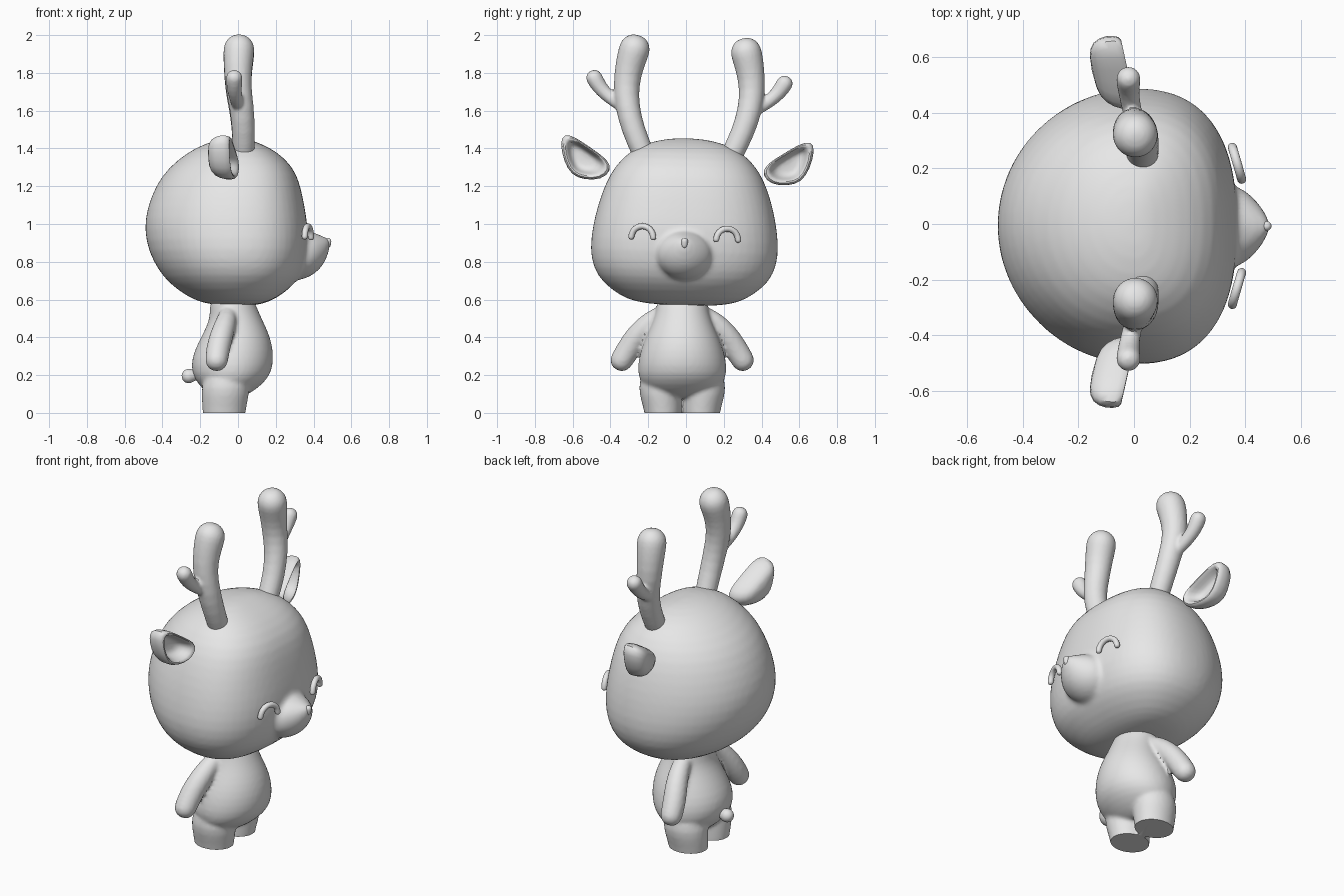
import bpy, bmesh, math
from mathutils import Vector, Matrix

if "Cube" in bpy.data.objects:
    bpy.data.objects.remove(bpy.data.objects["Cube"])

grey = bpy.data.materials.new("soft_grey")
grey.diffuse_color = (0.8, 0.8, 0.8, 1)
grey.use_nodes = True
grey.node_tree.nodes["Principled BSDF"].inputs["Base Color"].default_value = grey.diffuse_color


def loft(name, rings, subsurf=1):
    """Skin closed rings of points, cap both ends, then subdivide."""
    bm = bmesh.new()
    rows = [[bm.verts.new(p) for p in ring] for ring in rings]
    n = len(rows[0])
    for a, b in zip(rows, rows[1:]):
        for i in range(n):
            j = (i + 1) % n
            bm.faces.new((a[i], a[j], b[j], b[i]))
    bm.faces.new(rows[0])
    bm.faces.new(rows[-1])
    bmesh.ops.recalc_face_normals(bm, faces=bm.faces)
    mesh = bpy.data.meshes.new(name)
    bm.to_mesh(mesh)
    bm.free()
    mesh.materials.append(grey)
    ob = bpy.data.objects.new(name, mesh)
    bpy.context.collection.objects.link(ob)
    if subsurf:
        ob.modifiers.new("round", 'SUBSURF').levels = subsurf
        bake(ob)
    return ob


def bake(ob):
    dg = bpy.context.evaluated_depsgraph_get()
    mesh = bpy.data.meshes.new_from_object(ob.evaluated_get(dg))
    ob.modifiers.clear()
    ob.data = mesh


def section(z, w, xf, xb, xc, yc=0, front_power=2.0, n=32):
    """Horizontal ring: rounded back, optionally squarer front."""
    pts = []
    for i in range(n):
        a = 2 * math.pi * i / n
        c, s = math.cos(a), math.sin(a)
        p = front_power if c > 0 else 2.0
        r = (abs(c) ** p + abs(s) ** p) ** (-1 / p)
        x = xc + c * r * ((xf - xc) if c > 0 else (xc - xb))
        pts.append((x, yc + w * s * r, z))
    return pts


def tube(name, path, side=1, n=12, subsurf=1):
    """Round-ended tube through (x, y, z, radius) points."""
    pts = [Vector((p[0], p[1] * side, p[2])) for p in path]
    rad = [p[3] for p in path]
    rings = []

    def ring(c, t, r):
        u = t.cross(Vector((1, 0, 0))).normalized()
        v = t.cross(u)
        rings.append([c + r * (math.cos(2 * math.pi * i / n) * u
                               + math.sin(2 * math.pi * i / n) * v) for i in range(n)])
    cap = [(0.95, 0.25), (0.8, 0.62), (0.45, 0.92)]
    t0 = (pts[1] - pts[0]).normalized()
    t1 = (pts[-1] - pts[-2]).normalized()
    for d, s in cap:
        ring(pts[0] - t0 * d * rad[0], t0, rad[0] * s)
    for i, p in enumerate(pts):
        t = (pts[min(i + 1, len(pts) - 1)] - pts[max(i - 1, 0)]).normalized()
        ring(p, t, rad[i] * 1.02)
    for d, s in reversed(cap):
        ring(pts[-1] + t1 * d * rad[-1], t1, rad[-1] * s)
    return loft(name, rings, subsurf)


def fuse(name, parts, voxel, smooth):
    """Blend overlapping parts into one soft skin."""
    bm = bmesh.new()
    for p in parts:
        bm.from_mesh(p.data)
    ob = parts[0]
    bm.to_mesh(ob.data)
    bm.free()
    for p in parts[1:]:
        bpy.data.objects.remove(p)
    ob.name = name
    m = ob.modifiers.new("skin", 'REMESH')
    m.mode, m.voxel_size = 'VOXEL', voxel
    m = ob.modifiers.new("soften", 'SMOOTH')
    m.iterations, m.factor = smooth, 0.5
    bake(ob)
    return ob


# Head: stacked sections of (z, half width, front x, back x)
skull = loft("skull", [section(z, w, f, b, 0.0, front_power=2.55) for z, w, f, b in [
    (0.568, 0.12, 0.07, -0.08), (0.58, 0.25, 0.14, -0.18), (0.61, 0.335, 0.21, -0.26),
    (0.68, 0.43, 0.30, -0.36), (0.75, 0.478, 0.345, -0.42), (0.85, 0.502, 0.372, -0.475),
    (0.97, 0.49, 0.372, -0.50), (1.08, 0.468, 0.355, -0.485), (1.20, 0.43, 0.332, -0.44),
    (1.30, 0.38, 0.295, -0.37), (1.385, 0.295, 0.205, -0.26), (1.43, 0.20, 0.11, -0.165),
    (1.455, 0.07, 0.03, -0.06)]])

# Snout: sections along x of (x, half width, bottom z, top z)
snout = loft("snout", [
    [(x, w * math.cos(a), (lo + hi) / 2 + (hi - lo) / 2 * math.sin(a))
     for a in [2 * math.pi * i / 20 for i in range(20)]]
    for x, w, lo, hi in [(0.22, 0.15, 0.69, 0.97), (0.34, 0.155, 0.70, 0.975),
                         (0.39, 0.14, 0.725, 0.96), (0.43, 0.105, 0.755, 0.945),
                         (0.462, 0.065, 0.80, 0.93), (0.48, 0.03, 0.85, 0.922),
                         (0.486, 0.012, 0.875, 0.915)]])
head_parts = [fuse("head", [skull, snout], 0.014, 5)]

# Nose tip
head_parts.append(tube("nose", [(0.474, 0, 0.888, 0.017), (0.476, 0, 0.908, 0.019)]))

ear_outline = [(0.40, 1.27), (0.415, 1.325), (0.50, 1.38), (0.59, 1.44), (0.655, 1.46),
               (0.675, 1.41), (0.65, 1.31), (0.61, 1.242), (0.54, 1.218), (0.45, 1.222)]
ear_rings = [(0.3, -0.075), (0.58, -0.065), (0.72, -0.02), (0.82, 0.003), (1.0, 0.0),
             (1.03, -0.05), (0.86, -0.105), (0.45, -0.13)]

for side, word in ((1, "left"), (-1, "right")):
    # Antler with one outer prong
    beam = tube("beam", [(0.03, 0.235, 1.37, 0.06), (0.03, 0.29, 1.49, 0.062),
                         (0.02, 0.325, 1.61, 0.066), (0.0, 0.335, 1.72, 0.07),
                         (0.0, 0.32, 1.83, 0.077), (0.005, 0.297, 1.913, 0.086)], side)
    prong = tube("prong", [(0.0, 0.36, 1.62, 0.035), (-0.015, 0.43, 1.665, 0.036),
                           (-0.02, 0.475, 1.71, 0.041), (-0.02, 0.503, 1.757, 0.046)], side)
    head_parts.append(fuse(word + "_antler", [beam, prong], 0.009, 3))

    # Cupped ear opening forward
    rings = []
    for s, dx in ear_rings:
        ring = []
        for y, z in ear_outline:
            y, z = 0.54 + (y - 0.54) * s, 1.33 + (z - 1.33) * s
            ring.append((0.005 + dx - 0.22 * (y - 0.42), y * side, z))
        rings.append(ring)
    head_parts.append(loft(word + "_ear", rings, 1))

    # Closed smiling eye
    arch = []
    for i in range(9):
        a = math.radians(180 * i / 8)
        y = 0.225 + 0.058 * math.cos(a)
        arch.append((0.37 - 0.29 * (y - 0.225), y, 0.925 + 0.058 * math.sin(a), 0.017))
    head_parts.append(tube(word + "_eye", arch, side, n=10))

# Slight tilt of the whole head
pivot = Matrix.Translation((0, 0, 1.15))
tilt = pivot @ Matrix.Rotation(-0.03, 4, 'X') @ pivot.inverted()
for ob in head_parts:
    ob.data.transform(tilt)

# Body: pear-shaped torso blended with arms and legs
torso = loft("torso", [section(z, w, f, b, (f + b) / 2) for z, w, f, b in [
    (0.63, 0.13, 0.07, -0.14), (0.56, 0.135, 0.10, -0.15), (0.50, 0.15, 0.125, -0.15),
    (0.44, 0.175, 0.155, -0.175), (0.37, 0.207, 0.18, -0.212), (0.29, 0.232, 0.19, -0.247),
    (0.21, 0.238, 0.178, -0.247), (0.15, 0.215, 0.13, -0.21), (0.10, 0.16, 0.06, -0.16),
    (0.075, 0.07, 0.0, -0.10)]])
limbs = []
for side in (1, -1):
    limbs.append(loft("leg", [section(z, w, f, b, (f + b) / 2, yc * side, n=20)
                              for z, yc, w, f, b in [
        (-0.06, 0.1, 0.095, 0.035, -0.185), (0.0, 0.102, 0.098, 0.04, -0.188),
        (0.06, 0.109, 0.108, 0.052, -0.193), (0.13, 0.117, 0.117, 0.065, -0.195),
        (0.22, 0.11, 0.11, 0.05, -0.18)]]))
    limbs.append(tube("arm", [(-0.05, 0.09, 0.53, 0.045), (-0.06, 0.165, 0.49, 0.055),
                              (-0.085, 0.235, 0.415, 0.063), (-0.105, 0.28, 0.345, 0.064),
                              (-0.113, 0.32, 0.28, 0.062)], side, n=14))
body = fuse("body", [torso] + limbs, 0.011, 5)

# Flat soles
bm = bmesh.new()
bm.from_mesh(body.data)
bmesh.ops.bisect_plane(bm, geom=bm.verts[:] + bm.edges[:] + bm.faces[:],
                       plane_co=(0, 0, 0), plane_no=(0, 0, 1), clear_inner=True)
bmesh.ops.holes_fill(bm, edges=[e for e in bm.edges if e.is_boundary], sides=0)
bm.to_mesh(body.data)
bm.free()

# Tail
tail = tube("tail", [(-0.23, 0, 0.20, 0.03), (-0.25, 0, 0.197, 0.037), (-0.26, 0, 0.195, 0.04)])
for ob in (body, tail):
    ob.data.transform(Matrix.Translation((0, -0.02, 0)))

# Finish: colour and smooth shading on every part
for ob in bpy.context.collection.objects:
    ob.data.materials.clear()
    ob.data.materials.append(grey)
    ob.data.polygons.foreach_set("material_index", [0] * len(ob.data.polygons))
    ob.select_set(True)
    bpy.context.view_layer.objects.active = ob
bpy.ops.object.shade_smooth_by_angle(angle=math.radians(40))
